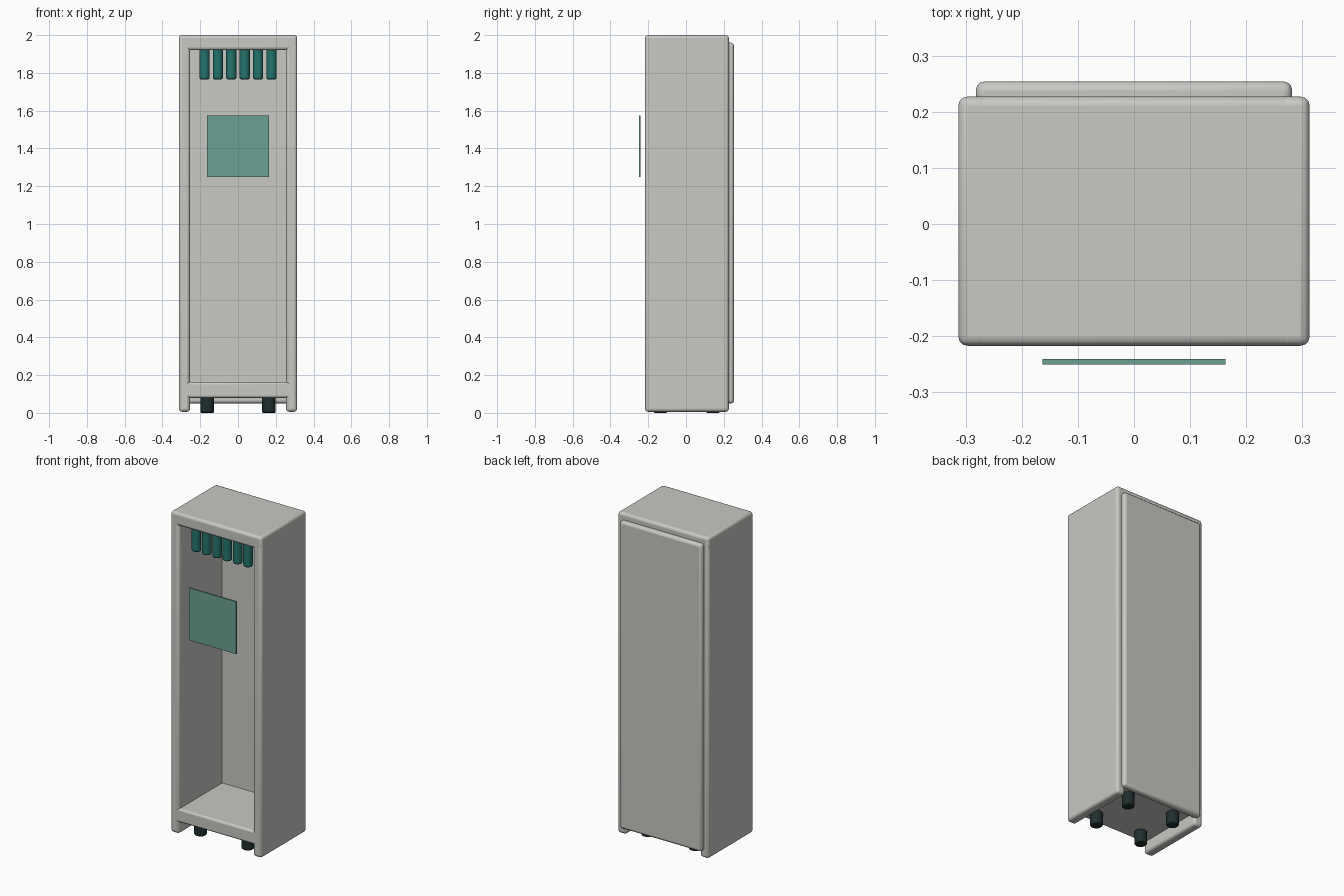
import bpy
import bmesh

if "Cube" in bpy.data.objects:
    bpy.data.objects.remove(bpy.data.objects["Cube"])


def material(name, color):
    m = bpy.data.materials.new(name)
    m.diffuse_color = (*color, 1)
    m.use_nodes = True
    m.node_tree.nodes["Principled BSDF"].inputs["Base Color"].default_value = m.diffuse_color
    return m


GREY = material("warm_grey", (0.58, 0.58, 0.55))
TEAL = material("deep_teal", (0.018, 0.175, 0.155))
GLASS = material("pale_teal", (0.147, 0.352, 0.292))
DARK = material("dark_rubber", (0.014, 0.027, 0.027))


def finish(ob, name, mat, bevel=0, segments=3):
    ob.name = name
    ob.data.materials.append(mat)
    if bevel:
        mod = ob.modifiers.new("Bevel", 'BEVEL')
        mod.width = bevel
        mod.segments = segments
        mod.limit_method = 'ANGLE'
        mod.angle_limit = 0.9
    bpy.ops.object.shade_smooth_by_angle(angle=0.6)
    return ob


def box(name, mat, lo, hi, bevel=0):
    bpy.ops.mesh.primitive_cube_add(size=1)
    ob = bpy.context.object
    for v in ob.data.vertices:
        v.co = [(a + b) / 2 + c * (b - a) for a, b, c in zip(lo, hi, v.co)]
    return finish(ob, name, mat, bevel)


def rod(name, mat, x, y, z0, z1, r, bevel, sides=20):
    bpy.ops.mesh.primitive_cylinder_add(vertices=sides, radius=r, depth=z1 - z0,
                                        location=(x, y, (z0 + z1) / 2))
    return finish(bpy.context.object, name, mat, bevel, 2)


FRONT, BACK = -0.217, 0.227
W, INNER = 0.313, 0.254

# Cabinet shell
for side, s in (("left", -1), ("right", 1)):
    a, b = sorted((s * INNER, s * W))
    box(side + "_wall", GREY, (a, FRONT, 0.006), (b, BACK, 2.0), 0.016)
box("top_panel", GREY, (-W, FRONT, 1.92), (W, BACK, 2.0), 0.016)
box("bottom_shelf", GREY, (-0.295, FRONT, 0.08), (0.295, BACK, 0.163), 0.012)
box("back_panel", GREY, (-0.282, 0.208, 0.05), (0.282, 0.254, 1.96), 0.016)

# Floating front screen
box("front_screen", GLASS, (-0.163, -0.25, 1.25), (0.163, -0.241, 1.575))

# Row of hanging rods under the top panel
for i in range(6):
    rod(f"hanging_rod_{i + 1}", TEAL, (i - 2.5) * 0.071, -0.155,
        1.765, 1.93, 0.027, 0.01)

# Four feet
for x in (-0.163, 0.163):
    for y in (-0.135, 0.143):
        rod("foot", DARK, x, y, 0.0, 0.085, 0.036, 0.006)
